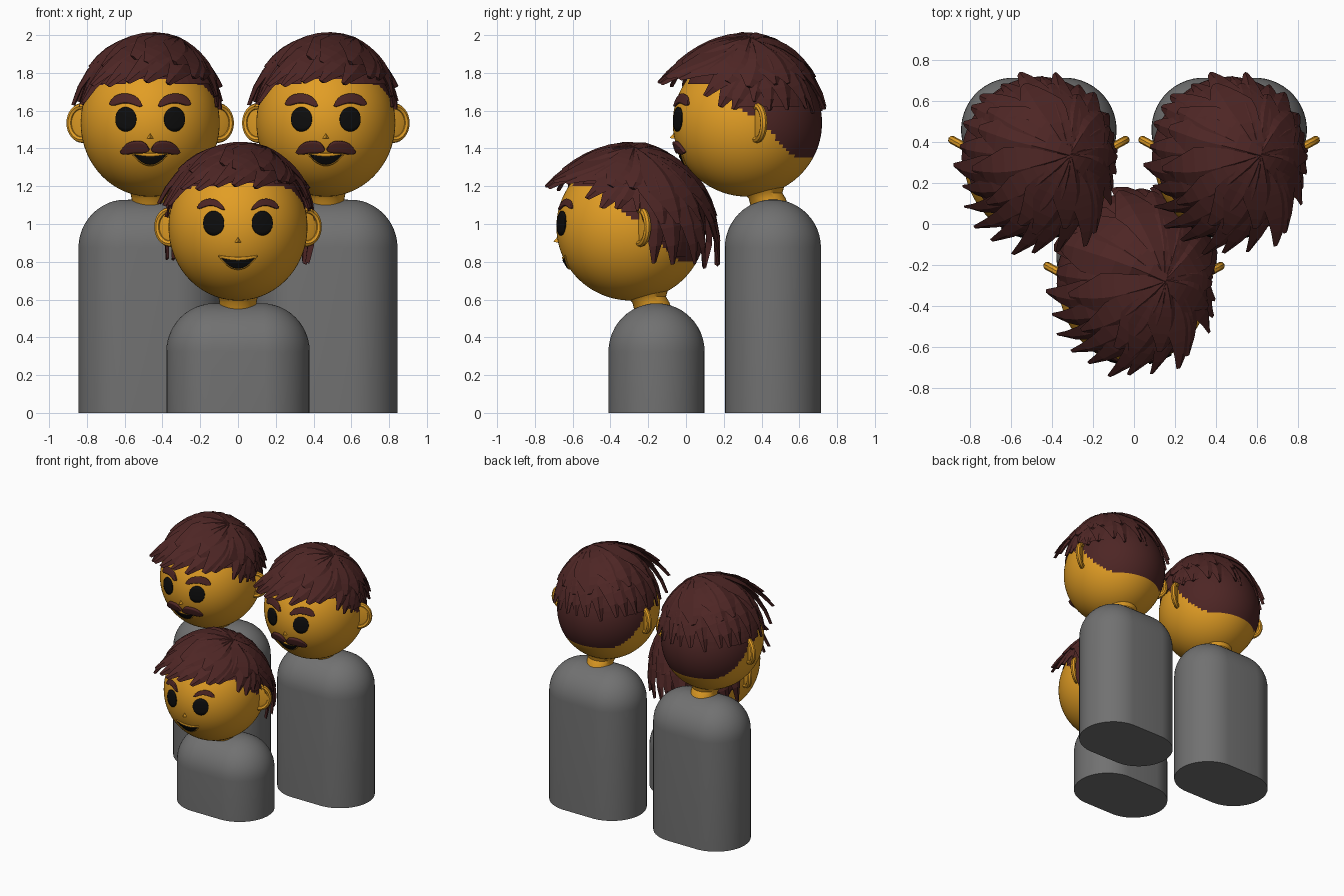
import bpy, bmesh, math, random
from mathutils import Vector, Matrix

if "Cube" in bpy.data.objects:
    bpy.data.objects.remove(bpy.data.objects["Cube"])


def material(name, rgb):
    m = bpy.data.materials.new(name)
    m.diffuse_color = (*rgb, 1)
    m.use_nodes = True
    m.node_tree.nodes["Principled BSDF"].inputs["Base Color"].default_value = m.diffuse_color
    return m


SKIN = material("golden skin", (0.76, 0.34, 0.018))
HAIR = material("dark brown hair", (0.075, 0.019, 0.018))
GREY = material("grey body", (0.165, 0.165, 0.165))
BLACK = material("black", (0.004, 0.004, 0.004))
HEAD = Vector((0.368, 0.395, 0.39))


def finish(bm, name, mats, loc, smooth=40):
    bmesh.ops.recalc_face_normals(bm, faces=bm.faces)
    me = bpy.data.meshes.new(name)
    bm.to_mesh(me)
    bm.free()
    for m in mats:
        me.materials.append(m)
    ob = bpy.data.objects.new(name, me)
    ob.location = loc
    bpy.context.collection.objects.link(ob)
    if smooth:
        bpy.ops.object.select_all(action='DESELECT')
        ob.select_set(True)
        bpy.context.view_layer.objects.active = ob
        bpy.ops.object.shade_smooth_by_angle(angle=math.radians(smooth))
    return ob


def interp(table, x):
    for (x0, y0), (x1, y1) in zip(table, table[1:]):
        if x <= x1:
            return y0 + (y1 - y0) * max(0, (x - x0) / (x1 - x0))
    return table[-1][1]


def loft(bm, rings):
    rows = [[bm.verts.new(p) for p in r] for r in rings]
    n = len(rows[0])
    for a, b in zip(rows, rows[1:]):
        for i in range(n):
            bm.faces.new((a[i], a[(i + 1) % n], b[(i + 1) % n], b[i]))
    bm.faces.new(rows[0])
    bm.faces.new(rows[-1])


# Body: a wide half capsule stretched down to the floor
def body(name, x, y, top):
    r, spread = 0.255, 0.125
    bm = bmesh.new()
    bmesh.ops.create_uvsphere(bm, u_segments=48, v_segments=24, radius=r,
                              matrix=Matrix.Rotation(math.pi / 48, 4, 'Z'))
    bmesh.ops.delete(bm, geom=[v for v in bm.verts if v.co.z < -1e-4], context='VERTS')
    for v in bm.verts:
        if abs(v.co.x) > 1e-4:
            v.co.x += math.copysign(spread, v.co.x)
        v.co.z += top - r
    rim = [e for e in bm.edges if e.is_boundary]
    new = bmesh.ops.extrude_edge_only(bm, edges=rim)['geom']
    for v in new:
        if isinstance(v, bmesh.types.BMVert):
            v.co.z = 0
    bmesh.ops.holes_fill(bm, edges=[e for e in new if isinstance(e, bmesh.types.BMEdge)], sides=0)
    finish(bm, name, [GREY], (x, y, 0))


# Hairline height as a function of depth on the head
HAIRLINE = [(-.4, .24), (-.15, .2), (-.02, .05), (.07, .03), (.22, -.17), (.4, -.2)]


def ellipsoid(rad, u=96, v=64):
    bm = bmesh.new()
    bmesh.ops.create_uvsphere(bm, u_segments=u, v_segments=v, radius=1,
                              matrix=Matrix.Diagonal((*rad, 1)))
    return bm


def head(name, o):
    bm = ellipsoid(HEAD)
    for f in bm.faces:
        c = f.calc_center_median()
        f.material_index = int(c.z > interp(HAIRLINE, c.y))
    finish(bm, name + "_head", [SKIN, HAIR], o, 60)
    # Neck
    bm = bmesh.new()
    loft(bm, [[(r * math.cos(a * math.pi / 16), y + r * math.sin(a * math.pi / 16), z) for a in range(32)]
              for y, z, r in ((.125, -.47, .1), (.105, -.4, .098), (.08, -.37, .105), (.05, -.32, .15))])
    finish(bm, name + "_neck", [SKIN], o)
    # Ears: thin disc with a rounded rim, swept back
    for s in (-1, 1):
        bm = bmesh.new()
        bmesh.ops.create_uvsphere(bm, u_segments=24, v_segments=16, radius=1,
                                  matrix=Matrix.Diagonal((.085, .012, .095, 1)))
        n, k = 32, 8
        g = [[bm.verts.new(((.077 + .018 * math.cos(b * math.tau / k)) * math.cos(a * math.tau / n),
                            .02 * math.sin(b * math.tau / k),
                            (.088 + .018 * math.cos(b * math.tau / k)) * math.sin(a * math.tau / n)))
              for b in range(k)] for a in range(n)]
        for a in range(n):
            for b in range(k):
                bm.faces.new((g[a][b], g[a - 1][b], g[a - 1][b - 1], g[a][b - 1]))
        bm.transform(Matrix.Translation((s * .358, .05, 0)) @ Matrix.Rotation(s * .5, 4, 'Z'))
        finish(bm, name + "_ear", [SKIN], o)


# Face detail: a thin plate between two curves, wrapped on the front of the head
def plate(name, o, mat, x0, x1, low, high, thick=.008, lift=.003, nu=24, nv=6):
    bm = bmesh.new()
    grid = []
    for i in range(nu + 1):
        u = -math.cos(math.pi * i / nu) * .9995
        x = (x0 + x1) / 2 + u * (x1 - x0) / 2
        row = []
        for j in range(nv + 1):
            z = low(u) + (high(u) - low(u)) * j / nv
            y = -HEAD.y * math.sqrt(1 - (x / HEAD.x) ** 2 - (z / HEAD.z) ** 2)
            p = Vector((x, y, z))
            nrm = Vector((x / HEAD.x ** 2, y / HEAD.y ** 2, z / HEAD.z ** 2)).normalized()
            row.append(bm.verts.new(p + nrm * lift))
        grid.append(row)
    for a, b in zip(grid, grid[1:]):
        for j in range(nv):
            bm.faces.new((a[j], b[j], b[j + 1], a[j + 1]))
    ob = finish(bm, name, [mat], o)
    m = ob.modifiers.new("thickness", 'SOLIDIFY')
    m.thickness, m.offset = thick, 0


def face(name, o, adult):
    def rnd(u):
        return math.sqrt(max(0, 1 - u * u))
    for s in (-1, 1):
        plate(name + "_eye", o, BLACK, s * .127 - .054, s * .127 + .054,
              lambda u: .019 - .064 * rnd(u), lambda u: .019 + .064 * rnd(u))
        # Eyebrows, thicker on adults
        a, b, h = (.04, .212, .024) if adult else (.07, .212, .017)

        def mid(u):
            return .128 - .034 * (u * s - .05) ** 2
        plate(name + "_eyebrow", o, HAIR, min(s * a, s * b), max(s * a, s * b),
              lambda u: mid(u) - h * (1 - u ** 6), lambda u: mid(u) + h * (1 - u ** 6), .016)
        if adult:
            plate(name + "_moustache", o, HAIR, min(s * .004, s * .153), max(s * .004, s * .153),
                  lambda u: -.128 - .016 * (u * s + .2) ** 2 - .026 * (1 - u ** 4),
                  lambda u: -.128 - .016 * (u * s + .2) ** 2 + .033 * (1 - u ** 4), .024, .006)
    # Mouth with a skin lip behind it
    plate(name + "_lip", o, SKIN, -.1, .1, lambda u: -.156 - .068 * (1 - u * u),
          lambda u: -.15 - .01 * (1 - u * u), .01, .002)
    plate(name + "_mouth", o, BLACK, -.086, .086, lambda u: -.162 - .054 * (1 - u * u),
          lambda u: -.162 - .012 * (1 - u * u), .008, .006)
    # Nose: small wedge
    bm = bmesh.new()
    v = [bm.verts.new(p) for p in ((-.028, -.37, -.085), (.028, -.37, -.085), (0, -.37, -.03), (0, -.412, -.08))]
    for f in ((0, 1, 2), (0, 1, 3), (1, 2, 3), (2, 0, 3)):
        bm.faces.new([v[i] for i in f])
    finish(bm, name + "_nose", [SKIN], o)


# One pointed, ridged lock running over the skull from the crown to its tip
def lock(bm, tip, rad, w, lift, end, twist):
    crown = Vector((.36, .03, .93)).normalized()
    q = Vector(a / b for a, b in zip(tip, rad))
    d1, n, rings = q.normalized(), 8, []
    for i in range(n + 1):
        s = i / n
        t = s * end
        d = crown.slerp(d1, t)
        side = d.cross(crown.slerp(d1, t + .02) - d).normalized()
        d = (d + side * twist * math.sin(math.pi * t)).normalized()
        r = 1 + (q.length - 1) * t ** 2.5 + lift
        half = w * min(.25 + 1.3 * s, 1) * (1 if s < .6 else 1 - .85 * (s - .6) / .4)
        rings.append([Vector(a * b for a, b in zip((d + side * k * half).normalized() * (r + h * (1 - .6 * s)), rad))
                      for k, h in ((-1, .05), (.1, .06), (1, -.02), (0, -.08))])
    loft(bm, rings)


def hair(name, o, adult):
    rng = random.Random(4)
    rad = (.385, .385, .438 if adult else .41)
    if adult:
        zs = [(0, .23), (42, .2), (65, .09), (180, .07)]
        rs = [(0, .47), (40, .46), (65, .40), (180, .40)]
    else:
        zs = [(0, .23), (42, .2), (65, .1), (92, .12), (108, -.18), (180, -.2)]
        rs = [(0, .45), (40, .44), (70, .43), (95, .40), (180, .465)]
    # Cap under the locks
    bm = ellipsoid((rad[0], .388, rad[2]), 48, 32)
    bad = []
    for f in bm.faces:
        c = f.calc_center_median()
        line = interp(HAIRLINE, c.y)
        if c.z < (max(line, .1) if adult else line + .03):
            bad.append(f)
    bmesh.ops.delete(bm, geom=bad, context='FACES')
    finish(bm, name + "_hair_cap", [HAIR], o, 0)
    # Two overlapping layers of locks
    bm = bmesh.new()
    for count, end, lift, w in ((26, 1, .0, .2), (15, .74, .035, .27)):
        for i in range(count):
            az = (i + rng.uniform(-.25, .25)) / count * 360 - 180
            a = math.radians(az)
            r = interp(rs, abs(az)) + rng.uniform(-.015, .02)
            z = interp(zs, abs(az)) + rng.uniform(-.025, .03)
            tip = (r * math.sin(a) * .97, -r * math.cos(a), z)
            lock(bm, tip, rad, w * rng.uniform(.8, 1.15), lift + rng.uniform(0, .02), end,
                 .12 * (1 if abs(az) < 90 else .5))
    finish(bm, name + "_hair_locks", [HAIR], o, 0)


# Two adults behind, one child in front
for name, x, y, top, adult in (("left_adult", -.465, .46, 1.13, True),
                               ("right_adult", .465, .46, 1.13, True),
                               ("child", 0, -.156, .58, False)):
    o = (x, y - .135, top + .405)
    body(name + "_body", x, y, top)
    head(name, o)
    face(name, o, adult)
    hair(name, o, adult)
